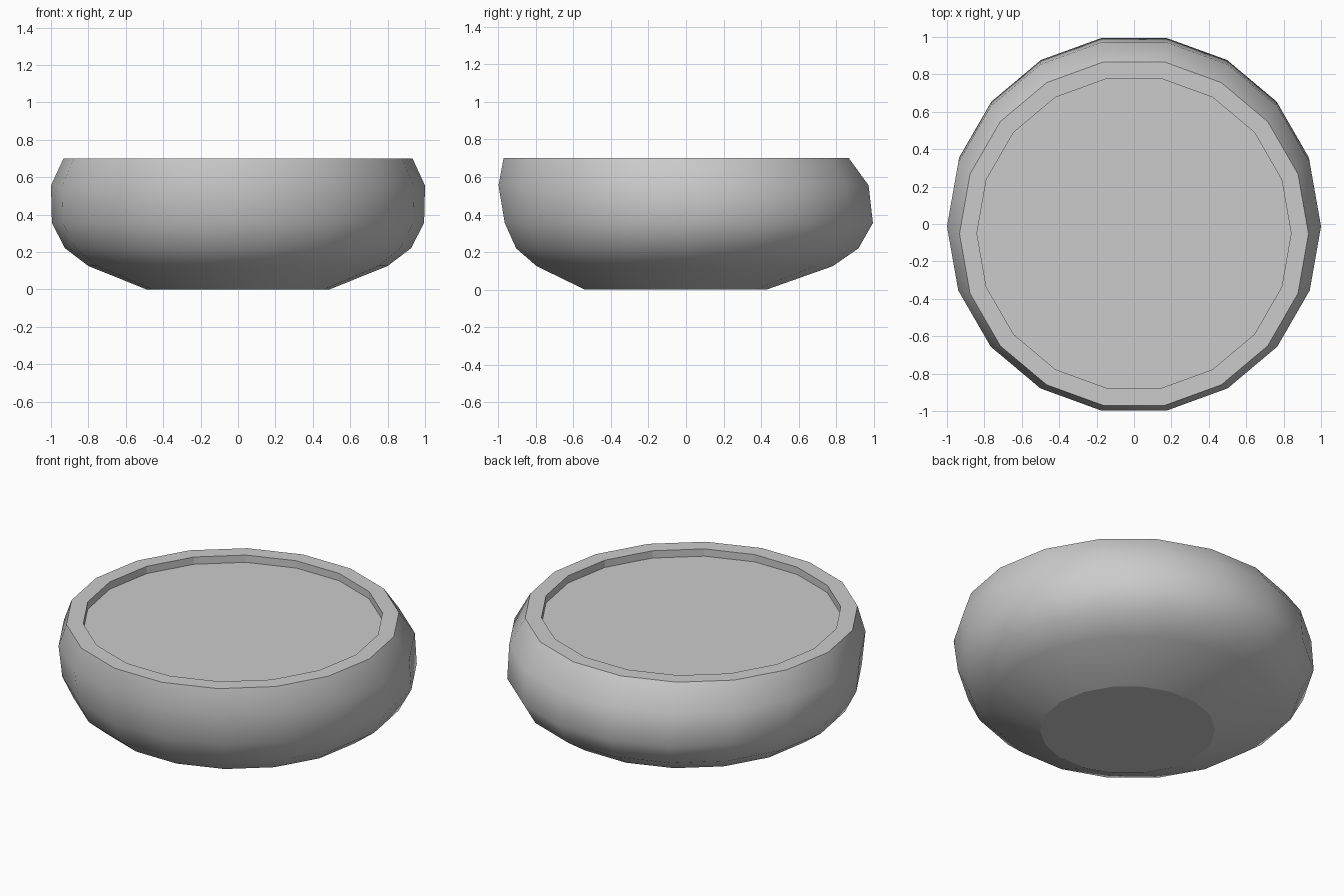
import bpy, bmesh
from math import cos, sin, tau

if "Cube" in bpy.data.objects:
    bpy.data.objects.remove(bpy.data.objects["Cube"])

SIDES = 18

# (radius, y centre, z): the outside from the foot up to the rim, then the recess
RINGS = [
    (0.49, -0.055, 0.0),
    (0.80, -0.007, 0.125),
    (0.925, 0.007, 0.22),
    (0.995, 0.015, 0.355),
    (1.0, -0.013, 0.555),
    (0.933, -0.052, 0.70),
    (0.84, -0.05, 0.70),
    (0.84, -0.05, 0.655),
]
RIM = 5   # index of the outer rim ring

bm = bmesh.new()
rings = []
for r, cy, z in RINGS:
    rings.append([bm.verts.new((r * cos(tau * i / SIDES), cy + r * sin(tau * i / SIDES), z))
                  for i in range(SIDES)])

# Walls: smooth outside, flat rim and recess
for k in range(len(rings) - 1):
    a, b = rings[k], rings[k + 1]
    for i in range(SIDES):
        j = (i + 1) % SIDES
        face = bm.faces.new((a[i], a[j], b[j], b[i]))
        face.smooth = k < RIM

# Flat foot and flat recessed surface
bm.faces.new(rings[0][::-1])
bm.faces.new(rings[-1])

# Crisp edges around the foot, rim and recess
for k in (0, 5, 6, 7):
    for i in range(SIDES):
        edge = bm.edges.get((rings[k][i], rings[k][(i + 1) % SIDES]))
        edge.smooth = False

mesh = bpy.data.meshes.new("bowl")
bm.to_mesh(mesh)
bm.free()
bowl = bpy.data.objects.new("bowl", mesh)
bpy.context.collection.objects.link(bowl)
